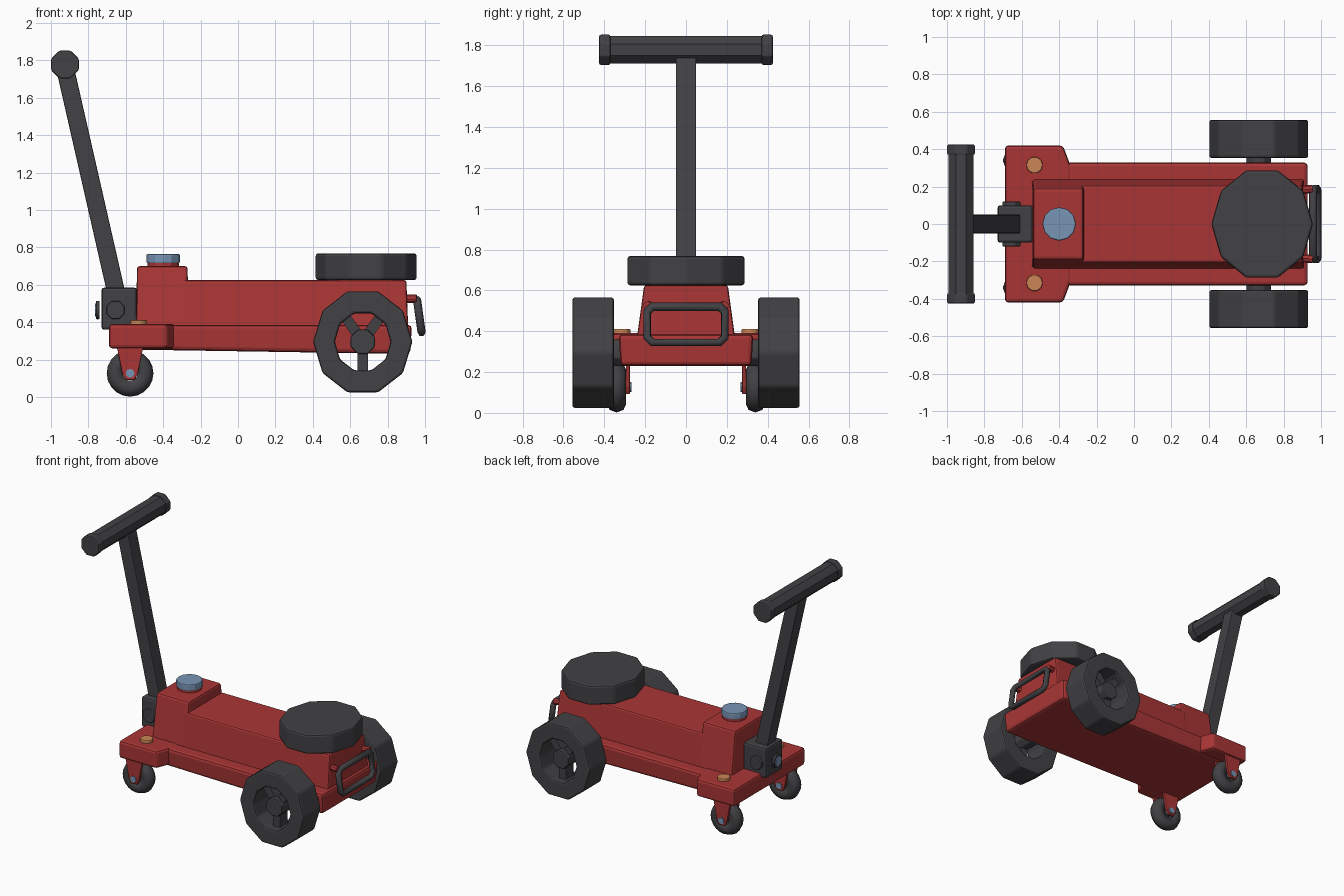
import bpy, bmesh
from math import pi, cos, sin, radians
from mathutils import Vector, Matrix

cube = bpy.data.objects.get("Cube")
if cube:
    bpy.data.objects.remove(cube, do_unlink=True)


def material(name, rgb):
    m = bpy.data.materials.new(name)
    m.use_nodes = True
    m.diffuse_color = (*rgb, 1)
    m.node_tree.nodes["Principled BSDF"].inputs["Base Color"].default_value = (*rgb, 1)
    return m


RED = material("red paint", (0.40, 0.036, 0.036))
DARK = material("dark grey", (0.054, 0.052, 0.058))
BLUE = material("steel blue", (0.19, 0.30, 0.46))
ORANGE = material("orange brass", (0.60, 0.24, 0.09))


def finish(name, bm, mat, bevel=0.0, segments=2):
    bmesh.ops.recalc_face_normals(bm, faces=bm.faces)
    me = bpy.data.meshes.new(name)
    bm.to_mesh(me)
    bm.free()
    me.materials.append(mat)
    ob = bpy.data.objects.new(name, me)
    bpy.context.collection.objects.link(ob)
    if bevel:
        mod = ob.modifiers.new("bevel", "BEVEL")
        mod.width, mod.segments, mod.limit_method = bevel, segments, "ANGLE"
        mod.angle_limit = radians(30)
    return ob


def loft(name, bottom, top, mat, bevel=0.0):
    """Solid between two matching rings of points."""
    bm = bmesh.new()
    a = [bm.verts.new(p) for p in bottom]
    b = [bm.verts.new(p) for p in top]
    bm.faces.new(a)
    bm.faces.new(b)
    n = len(a)
    for i in range(n):
        j = (i + 1) % n
        bm.faces.new((a[i], a[j], b[j], b[i]))
    return finish(name, bm, mat, bevel)


def rect(x0, x1, y, z):
    return [(x0, -y, z), (x1, -y, z), (x1, y, z), (x0, y, z)]


def box(name, x0, x1, y0, y1, z0, z1, mat, bevel=0.01):
    ring = lambda z: [(x0, y0, z), (x1, y0, z), (x1, y1, z), (x0, y1, z)]
    return loft(name, ring(z0), ring(z1), mat, bevel)


def rod(name, p, q, r, sides, mat, bevel=0.0, turn=0.0, squash=1.0):
    """Many-sided cylinder from p to q."""
    p, q = Vector(p), Vector(q)
    axis = (q - p).normalized()
    u = Vector((1, 0, 0)) if abs(axis.x) < 0.9 else Vector((0, 1, 0))
    u = (u - axis * u.dot(axis)).normalized()
    v = axis.cross(u)
    ang = [turn + 2 * pi * i / sides for i in range(sides)]
    offs = [u * r * squash * cos(t) + v * r * sin(t) for t in ang]
    return loft(name, [p + o for o in offs], [q + o for o in offs], mat, bevel)


def lathe_y(name, profile, centre, sides, mat, turn=0.0, squash=1.0, bevel=0.0):
    """Closed (radius, y) profile turned about the y axis."""
    bm = bmesh.new()
    rings = []
    for i in range(sides):
        t = turn + 2 * pi * i / sides
        rings.append([bm.verts.new((centre[0] + r * squash * cos(t), centre[1] + y,
                                    centre[2] + r * sin(t))) for r, y in profile])
    n = len(profile)
    for i in range(sides):
        a, b = rings[i], rings[(i + 1) % sides]
        for k in range(n):
            m = (k + 1) % n
            bm.faces.new((a[k], a[m], b[m], b[k]))
    return finish(name, bm, mat, bevel)


def smooth(ob):
    for p in ob.data.polygons:
        p.use_smooth = True


# Chassis plate, slightly deeper towards the seat end
loft("chassis_plate",
     [(-0.66, -0.32, 0.255), (0.92, -0.32, 0.23), (0.92, 0.32, 0.23), (-0.66, 0.32, 0.255)],
     rect(-0.66, 0.93, 0.33, 0.385), RED, 0.02)

# Wide rear plate carrying the casters
half = [(-0.69, 0.42), (-0.38, 0.42), (-0.335, 0.30)]
outline = half + [(x, -y) for x, y in reversed(half)]
loft("rear_plate", [(x, y, 0.26) for x, y in outline],
     [(x, y, 0.39) for x, y in outline], RED, 0.018)

# Tapered upper body and pump block
loft("upper_body", rect(-0.30, 0.91, 0.24, 0.37), rect(-0.30, 0.90, 0.205, 0.625), RED, 0.012)
loft("pump_block", rect(-0.545, -0.262, 0.24, 0.37), rect(-0.54, -0.27, 0.19, 0.70), RED, 0.015)

# Filler cap
rod("cap_collar", (-0.40, 0, 0.69), (-0.40, 0, 0.72), 0.085, 12, RED)
rod("filler_cap", (-0.40, 0, 0.715), (-0.40, 0, 0.765), 0.09, 12, BLUE, 0.008)

# Seat
rod("seat", (0.685, 0, 0.625), (0.685, 0, 0.768), 0.302, 10, DARK, 0.014, squash=0.9)

# Front bumper loop and its mounts
bm = bmesh.new()
frames = []
for y, z in ((0.19, 0.345), (0.19, 0.52), (-0.19, 0.52), (-0.19, 0.345)):
    for dy, dz in ((0.0, 0.025), (0.025, 0.0)):
        sz = 1 if z > 0.4 else -1
        sy = 1 if y > 0 else -1
        frames.append((y - sy * dy, z - sz * dz, sy, sz))
# keep corner points in order around the loop
loop = [frames[i] for i in (1, 0, 2, 3, 5, 4, 6, 7)]
curve = bpy.data.curves.new("bumper_path", "CURVE")
curve.dimensions = "3D"
curve.bevel_depth, curve.bevel_resolution = 0.022, 1
spline = curve.splines.new("POLY")
spline.points.add(len(loop) - 1)
for pt, (y, z, _, _) in zip(spline.points, loop):
    pt.co = (1.03 - 0.14 * z, y, z, 1)
spline.use_cyclic_u = True
curve.materials.append(DARK)
bpy.context.collection.objects.link(bpy.data.objects.new("bumper_loop", curve))
bm.free()

for s, side in ((1, "back"), (-1, "front")):
    rod("bumper_mount_" + side, (0.88, s * 0.18, 0.525), (0.955, s * 0.188, 0.525), 0.022, 8, RED)

    # Large wheel: tyre ring, hub and three spokes
    c = Vector((0.667, s * 0.455, 0.295))
    lathe_y("wheel_tyre_" + side, [(0.16, -0.102), (0.284, -0.102), (0.284, 0.102), (0.16, 0.102)],
            c, 10, DARK, squash=0.935, bevel=0.012)
    rod("wheel_hub_" + side, c - Vector((0, s * 0.16, 0)), c + Vector((0, s * 0.075, 0)),
        0.07, 8, DARK, 0.008, turn=pi / 8)
    for k, a in enumerate((55, 125, 270)):
        t = radians(a)
        d = Vector((cos(t), 0, sin(t)))
        w = Vector((-sin(t), 0, cos(t))) * 0.028
        h = Vector((0, 0.045, 0))
        ring = lambda r: [c + d * r + w + h, c + d * r - w + h, c + d * r - w - h, c + d * r + w - h]
        loft(f"wheel_spoke_{side}_{k}", ring(0.04), ring(0.175), DARK)

    # Caster: rounded tyre, fork plates and axle bolt
    c = Vector((-0.577, s * 0.34, 0.127))
    prof = [(0.04, -0.04), (0.085, -0.046), (0.112, -0.034), (0.125, 0.0),
            (0.112, 0.034), (0.085, 0.046), (0.04, 0.04)]
    smooth(lathe_y("caster_tyre_" + side, prof, c, 20, DARK))
    shape = [(-0.07, 0.14), (-0.042, 0.0), (-0.025, -0.035),
             (0.025, -0.035), (0.042, 0.0), (0.07, 0.14)]
    for k in (-1, 1):
        loft(f"caster_fork_{side}_{k}",
             [c + Vector((x, k * 0.045, z)) for x, z in shape],
             [c + Vector((x, k * 0.065, z)) for x, z in shape], RED, 0.005)
    rod("caster_bolt_" + side, c - Vector((0, 0.072, 0)), c + Vector((0, 0.072, 0)), 0.024, 8, BLUE)
    rod("plate_bolt_" + side, (-0.532, s * 0.315, 0.38), (-0.532, s * 0.315, 0.412),
        0.045, 10, ORANGE, 0.006)

# Handle hinge block with pivot and release valve
box("hinge_block", -0.73, -0.54, -0.10, 0.10, 0.36, 0.585, DARK, 0.015)
rod("hinge_pivot", (-0.655, -0.12, 0.465), (-0.655, 0.12, 0.465), 0.052, 8, DARK, 0.006, turn=pi / 8)
rod("valve_collar", (-0.74, 0, 0.465), (-0.76, 0, 0.465), 0.052, 10, DARK, 0.006)
rod("valve_knob", (-0.75, 0, 0.465), (-0.765, 0, 0.465), 0.036, 10, BLUE)

# Handle shaft and grip
a, b = Vector((-0.645, 0, 0.53)), Vector((-0.925, 0, 1.76))
loft("handle_shaft", rect(a.x - 0.049, a.x + 0.049, 0.05, a.z),
     rect(b.x - 0.049, b.x + 0.049, 0.05, b.z), DARK, 0.006)
rod("handle_grip", (-0.925, -0.40, 1.778), (-0.925, 0.40, 1.778), 0.073, 8, DARK, turn=pi / 8)
for s in (-1, 1):
    rod("grip_end_" + ("back" if s > 0 else "front"), (-0.925, s * 0.37, 1.778),
        (-0.925, s * 0.425, 1.778), 0.08, 8, DARK, 0.008, turn=pi / 8)
